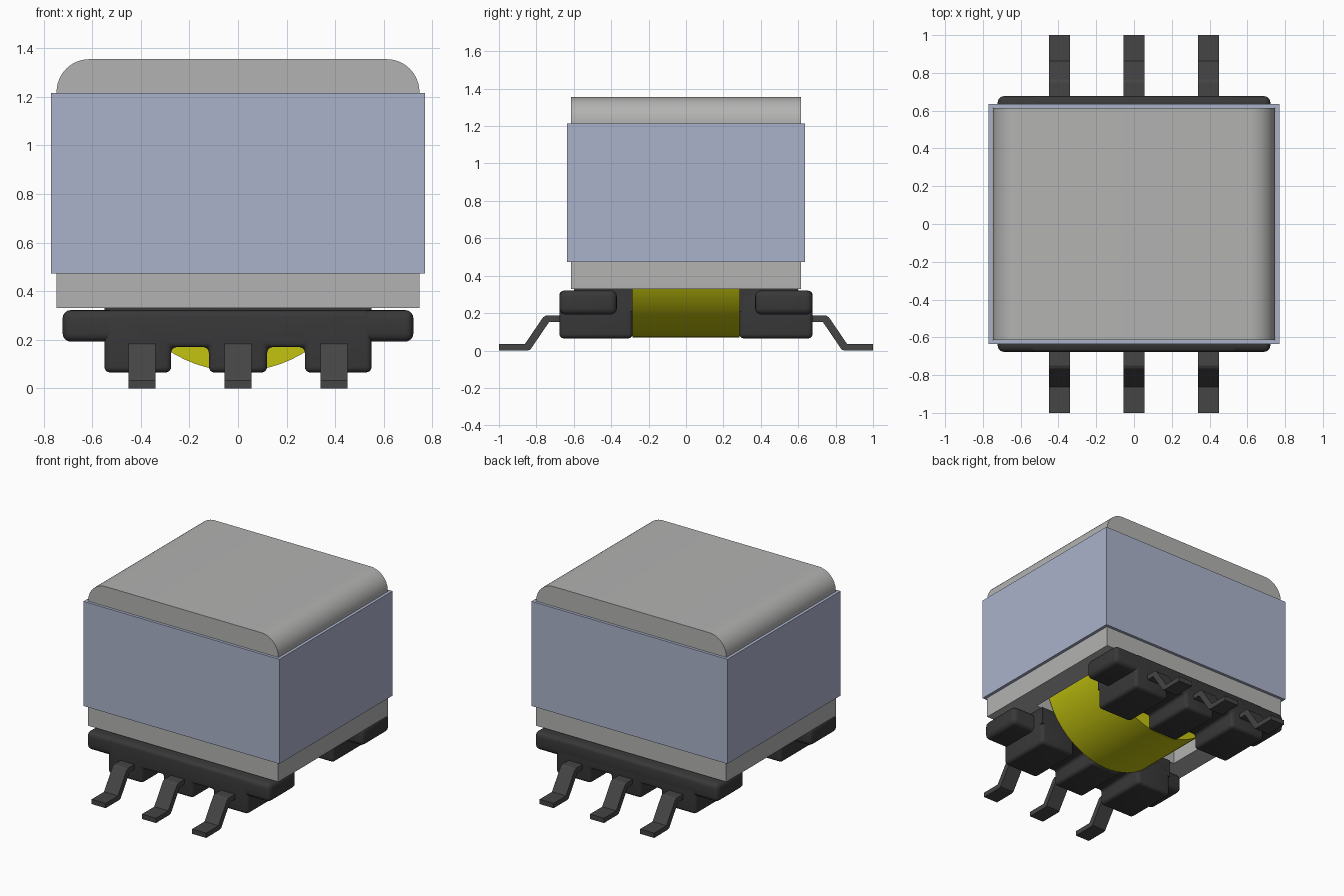
import bpy, bmesh, math

if "Cube" in bpy.data.objects:
    bpy.data.objects.remove(bpy.data.objects["Cube"], do_unlink=True)


def material(name, rgb):
    m = bpy.data.materials.new(name)
    m.use_nodes = True
    m.diffuse_color = (*rgb, 1)
    m.node_tree.nodes["Principled BSDF"].inputs["Base Color"].default_value = (*rgb, 1)
    return m


FERRITE = material("ferrite grey", (0.45, 0.45, 0.445))
TAPE = material("tape blue grey", (0.41, 0.45, 0.60))
PLASTIC = material("black plastic", (0.04, 0.04, 0.042))
METAL = material("dark pin metal", (0.058, 0.058, 0.058))
YELLOW = material("yellow winding", (0.55, 0.55, 0.005))


def prism(name, pts, lo, hi, mat, axis="y"):
    """Extrude a profile: (x, z) points along y, or (y, z) points along x."""
    bm = bmesh.new()

    def place(a, b, t):
        return (a, t, b) if axis == "y" else (t, a, b)
    face = bm.faces.new([bm.verts.new(place(a, b, lo)) for a, b in pts])
    ext = bmesh.ops.extrude_face_region(bm, geom=[face])
    verts = [g for g in ext["geom"] if isinstance(g, bmesh.types.BMVert)]
    bmesh.ops.translate(bm, verts=verts, vec=place(0, 0, hi - lo))
    bmesh.ops.recalc_face_normals(bm, faces=bm.faces)
    me = bpy.data.meshes.new(name)
    bm.to_mesh(me)
    bm.free()
    me.materials.append(mat)
    ob = bpy.data.objects.new(name, me)
    bpy.context.collection.objects.link(ob)
    return ob


def box(name, x0, x1, y0, y1, z0, z1, mat):
    return prism(name, [(x0, z0), (x1, z0), (x1, z1), (x0, z1)], y0, y1, mat)


def activate(ob):
    bpy.ops.object.select_all(action="DESELECT")
    ob.select_set(True)
    bpy.context.view_layer.objects.active = ob


def smooth(ob):
    activate(ob)
    bpy.ops.object.shade_smooth_by_angle(angle=math.radians(35))


def rounded(ob, width):
    activate(ob)
    bev = ob.modifiers.new("rounding", "BEVEL")
    bev.width = width
    bev.segments = 4
    bpy.ops.object.modifier_apply(modifier=bev.name)
    smooth(ob)


def arc(cx, cz, r, a0, a1, n):
    angles = [math.radians(a0 + (a1 - a0) * i / n) for i in range(n + 1)]
    return [(cx + r * math.cos(a), cz + r * math.sin(a)) for a in angles]


# Core block with rounded top edges and a winding window open underneath
W, R, TOP = 0.747, 0.135, 1.355
outline = ([(-W, 0.33), (W, 0.33)] + arc(W - R, TOP - R, R, 0, 90, 12)
           + arc(-W + R, TOP - R, R, 90, 180, 12))
core = prism("core", outline, -0.615, 0.615, FERRITE)
window = box("window_cutter", -0.59, 0.59, -0.295, 0.295, 0.2, 1.15, FERRITE)
window.hide_render = True
activate(core)
cut = core.modifiers.new("window", "BOOLEAN")
cut.operation = "DIFFERENCE"
cut.object = window
bpy.ops.object.modifier_apply(modifier=cut.name)
bpy.data.objects.remove(window, do_unlink=True)
smooth(core)

# Tape band wrapped around the core
tape = box("tape_band", -0.77, 0.77, -0.635, 0.635, 0.472, 1.215, TAPE)
bm = bmesh.new()
bm.from_mesh(tape.data)
caps = [f for f in bm.faces if abs(f.normal.z) > 0.5]
bmesh.ops.delete(bm, geom=caps, context="FACES_ONLY")
bm.to_mesh(tape.data)
bm.free()
activate(tape)
sol = tape.modifiers.new("thickness", "SOLIDIFY")
sol.thickness = 0.021
sol.offset = -1
sol.use_even_offset = True
bpy.ops.object.modifier_apply(modifier=sol.name)

# Cylindrical winding hanging below the core
winding = prism("winding", arc(0, 0.59, 0.52, 0, 355, 71), -0.285, 0.285, YELLOW)
smooth(winding)

# Footed base outline: three feet joined by a bridge
half = [(0.12, 0.065), (0.12, 0.17), (0.275, 0.17), (0.275, 0.065),
        (0.55, 0.065), (0.55, 0.32)]
feet_outline = half + [(-x, z) for x, z in reversed(half)]

# Gull-wing pin profile: outward distance and height
pin_profile = [(0.60, 0.152), (0.732, 0.152), (0.832, 0.005), (0.848, 0.0),
               (1.0, 0.0), (1.0, 0.034), (0.862, 0.034), (0.764, 0.178),
               (0.748, 0.187), (0.60, 0.187)]

for s, side in ((-1, "front"), (1, "back")):
    def span(a, b):
        return sorted((s * a, s * b))

    rounded(prism(side + "_feet", feet_outline, *span(0.285, 0.677), PLASTIC), 0.024)
    rounded(box(side + "_flange", -0.722, 0.722, *span(0.37, 0.677),
                0.192, 0.322, PLASTIC), 0.034)
    box(side + "_base_pad", -0.55, 0.55, *span(0.285, 0.37), 0.21, 0.332, PLASTIC)
    box(side + "_base_shim", -0.55, 0.55, *span(0.36, 0.60), 0.30, 0.331, PLASTIC)
    for x, spot in ((-0.395, "right"), (0, "middle"), (0.395, "left")):
        prism(f"{side}_{spot}_pin", [(s * y, z) for y, z in pin_profile],
              x - 0.055, x + 0.055, METAL, axis="x")
